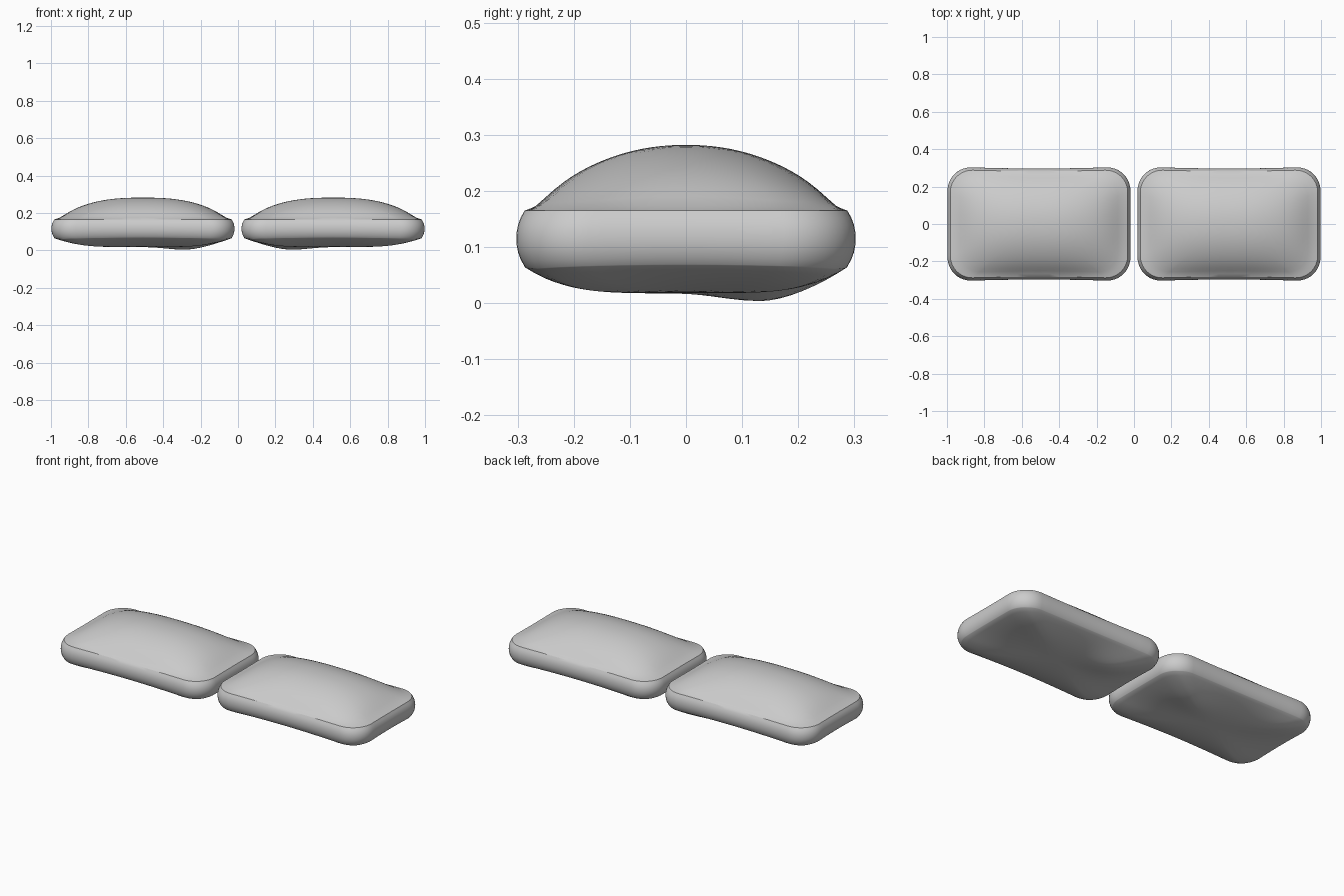
import bpy, bmesh
from math import cos, sin, pi, exp

if "Cube" in bpy.data.objects:
    bpy.data.objects.remove(bpy.data.objects["Cube"], do_unlink=True)

HALF_X, HALF_Y, CORNER = 0.492, 0.304, 0.13
CENTRE_X = 0.508
RIM_LOW, RIM_HIGH, TOP = 0.06, 0.165, 0.282
RINGS = 18

fabric = bpy.data.materials.new("grey fabric")
fabric.use_nodes = True
grey = (0.6, 0.6, 0.6, 1)
fabric.diffuse_color = grey
fabric.node_tree.nodes["Principled BSDF"].inputs["Base Color"].default_value = grey


def outline(inset):
    """Rounded rectangle with gently pinched sides."""
    a, b, r = HALF_X - inset, HALF_Y - inset, CORNER - inset / 2
    arcs = []
    for q, (sx, sy) in enumerate([(1, 1), (-1, 1), (-1, -1), (1, -1)]):
        for k in range(11):
            t = (q + k / 10) * pi / 2
            arcs.append((sx * (a - r) + r * cos(t), sy * (b - r) + r * sin(t)))
    pts = []
    for i, (x, y) in enumerate(arcs):
        pts.append((x, y))
        if i % 11 == 10:
            x2, y2 = arcs[(i + 1) % len(arcs)]
            pts += [(x + (x2 - x) * k / 12, y + (y2 - y) * k / 12) for k in range(1, 12)]
    return [(x * (1 - 0.008 * (1 - (y / b) ** 2)), y * (1 - 0.025 * (1 - (x / a) ** 2) ** 2))
            for x, y in pts]


def edge_middle(x, y):
    """One at the middle of a side, falling to zero at the corners."""
    u, v = abs(x) / HALF_X, abs(y) / HALF_Y
    return 1 - (min(u, v) / max(u, v, 0.001)) ** 2


def top_height(x, y, s):
    u, v = abs(x) / (HALF_X - 0.015), abs(y) / (HALF_Y - 0.015)
    dome = max(0, 1 - u ** 2.6) * max(0, 1 - v ** 2.15)
    return RIM_HIGH + (TOP - RIM_HIGH) * dome * (1 - s ** 12)


def low_rim(x, y):
    return RIM_LOW + 0.007 * edge_middle(x, y)


def bottom_height(x, y, s):
    fill = 1 - s ** (5 - 2.2 * edge_middle(x, y))
    sag = 0.017 * exp(-((x + 0.25) / 0.16) ** 2 - ((y - 0.13) / 0.12) ** 2)
    return low_rim(x, y) * (1 - fill) + (0.018 - sag) * fill


def cushion(name, side):
    bm = bmesh.new()
    rings = []

    def ring(points, height):
        rings.append([bm.verts.new((side * (x + CENTRE_X), y, height(x, y))) for x, y in points])

    # Underside, from the middle out to the seam
    seam = outline(0.017)
    for i in range(1, RINGS + 1):
        s = i / RINGS
        ring([(x * s, y * s) for x, y in seam], lambda x, y: bottom_height(x, y, s))

    # Bulging side band
    for k in range(9):
        f = k / 8
        inset = 0.015 * abs(2 * f - 1) ** 2.2
        ring(outline(inset), lambda x, y: (low_rim(x, y) + 0.002) * (1 - f) + RIM_HIGH * f)

    # Domed top, from the band in to the middle
    rim = outline(0.015)
    for i in range(RINGS - 1, 0, -1):
        s = i / RINGS
        ring([(x * s, y * s) for x, y in rim], lambda x, y: top_height(x, y, s))

    n = len(seam)
    for low, high in zip(rings, rings[1:]):
        for i in range(n):
            j = (i + 1) % n
            bm.faces.new((low[i], low[j], high[j], high[i]))
    for loop, z in ((rings[0], bottom_height(0, 0, 0)), (rings[-1], TOP)):
        middle = bm.verts.new((side * CENTRE_X, 0, z))
        for i in range(n):
            bm.faces.new((loop[i], loop[(i + 1) % n], middle))
    bmesh.ops.recalc_face_normals(bm, faces=bm.faces)

    mesh = bpy.data.meshes.new(name)
    bm.to_mesh(mesh)
    bm.free()
    mesh.materials.append(fabric)
    obj = bpy.data.objects.new(name, mesh)
    bpy.context.collection.objects.link(obj)
    bpy.ops.object.select_all(action="DESELECT")
    obj.select_set(True)
    bpy.context.view_layer.objects.active = obj
    bpy.ops.object.shade_smooth_by_angle(angle=pi / 6)


cushion("left_cushion", 1)
cushion("right_cushion", -1)
